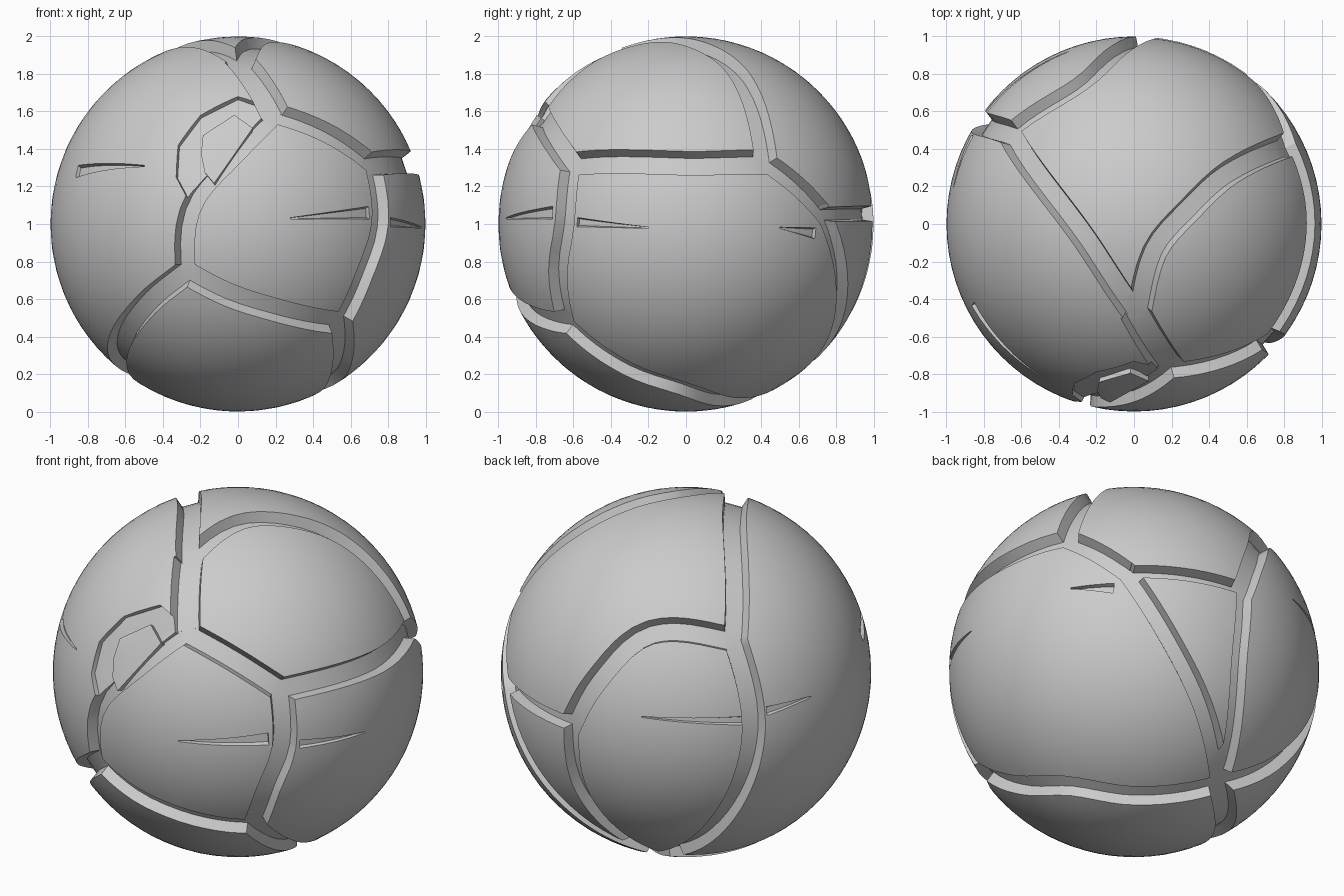
import bpy, bmesh, math
from mathutils import Vector

if "Cube" in bpy.data.objects:
    bpy.data.objects.remove(bpy.data.objects["Cube"])

# ---- points on the unit sphere, read from each view ----
def rest(a, b):
    return math.sqrt(max(0.0, 1 - a * a - b * b))

def fr(x, z):                       # front view
    return Vector((x, -rest(x, z - 1), z - 1))

def rt(y, z):                       # right view
    return Vector((rest(y, z - 1), y, z - 1))

def tp(x, y):                       # top view
    return Vector((x, y, rest(x, y)))

def angled(px, py, cx, hx, hy, tilt):
    a, b = (px - cx) / 184, (672 - py) / 184
    d, s, c = rest(a, b), math.sin(tilt), math.cos(tilt)
    f = d * c - b * s
    return Vector((-a * hy + f * hx, a * hx + f * hy, d * s + b * c)).normalized()

def bl(px, py):                     # back left, from above
    return angled(px, py, 685, -0.6, 0.8, math.radians(25))

def br(px, py):                     # back right, from below
    return angled(px, py, 1133, 0.6, 0.8, math.radians(-35))

def mesh_object(name, bm):
    bmesh.ops.recalc_face_normals(bm, faces=bm.faces)
    me = bpy.data.meshes.new(name)
    bm.to_mesh(me)
    bm.free()
    ob = bpy.data.objects.new(name, me)
    bpy.context.collection.objects.link(ob)
    return ob

# ---- groove cutter: a trapezoid swept along a path on the sphere ----
def groove(pts, width=0.135, floor=0.94, ext=0.035, taper=False):
    pts = [p.normalized() for p in pts]
    pts[0] = (pts[0] + (pts[0] - pts[1]).normalized() * ext).normalized()
    pts[-1] = (pts[-1] + (pts[-1] - pts[-2]).normalized() * ext).normalized()
    path = []
    ctrl = [2 * pts[0] - pts[1]] + pts + [2 * pts[-1] - pts[-2]]
    for i in range(1, len(ctrl) - 2):
        p0, p1, p2, p3 = ctrl[i - 1:i + 3]
        n = max(2, int((p2 - p1).length / 0.07))
        for k in range(n):
            t = k / n
            m1 = (p2 - p0).normalized() * (p2 - p1).length
            m2 = (p3 - p1).normalized() * (p2 - p1).length
            q = (p1 * (2*t**3 - 3*t*t + 1) + m1 * (t**3 - 2*t*t + t)
                 + p2 * (3*t*t - 2*t**3) + m2 * (t**3 - t*t))
            path.append(q.normalized())
    path.append(pts[-1])
    bm = bmesh.new()
    rings = []
    for i, p in enumerate(path):
        tan = path[min(i + 1, len(path) - 1)] - path[max(i - 1, 0)]
        side = p.cross(tan).normalized()
        w = width * (1 - 0.9 * i / (len(path) - 1)) if taper else width
        lo, hi = w * 0.35, w * 0.5 + w * 0.9
        # walls pass through the wanted width at radius 1, then flare out
        rings.append([bm.verts.new(v) for v in (
            p * floor - side * lo, p * floor + side * lo,
            p * 1.0 + side * w * 0.5, p * 1.15 + side * hi * 0.6,
            p * 1.15 - side * hi * 0.6, p * 1.0 - side * w * 0.5)])
    for a, b in zip(rings, rings[1:]):
        for k in range(6):
            bm.faces.new((a[k], a[(k + 1) % 6], b[(k + 1) % 6], b[k]))
    bm.faces.new(rings[0])
    bm.faces.new(rings[-1])
    return mesh_object("groove_cutter", bm)

# ---- patch following the sphere between two radii ----
def patch(name, pts, r0, c0, r1):
    bm = bmesh.new()
    mid = sum(pts, Vector()).normalized()
    lo = [bm.verts.new(p * r0) for p in pts]
    hi = [bm.verts.new(p * r1) for p in pts]
    a, b = bm.verts.new(mid * c0), bm.verts.new(mid * r1)
    n = len(pts)
    for i in range(n):
        j = (i + 1) % n
        bm.faces.new((lo[i], lo[j], hi[j], hi[i]))
        bm.faces.new((lo[i], lo[j], a))
        bm.faces.new((hi[i], hi[j], b))
    return mesh_object(name, bm)

# junctions of the plate network
N = tp(0.02, -0.5)
A = fr(0.2, 1.59)
B = fr(0.72, 1.32)
C = fr(0.555, 0.47)
D = fr(-0.28, 0.74)
E = tp(-0.67, 0.49)
G = rt(0.43, 1.33)
H = rt(0.74, 1.05)
J = bl(566, 722)
K = br(1216, 770)

cutters = [
    groove([N, tp(-0.3, -0.03), E]),                                   # top to left
    groove([N, tp(0.11, -0.15), tp(0.3, 0.08), tp(0.52, 0.28), G]),    # over the top
    groove([N, A], 0.17),
    groove([A, fr(0.47, 1.49), B]),
    groove([B, rt(0, 1.325), G]),                                      # right side band
    groove([B, rt(-0.65, 1.0), fr(0.68, 0.74), C]),
    groove([C, fr(0.2, 0.54), fr(-0.05, 0.62), D]),                    # under front plate
    groove([A, fr(-0.02, 1.37), fr(-0.22, 1.15), fr(-0.28, 0.98), D], 0.11),
    groove([C, rt(-0.3, 0.22), rt(0, 0.115), br(1130, 783), K]),       # right plate bottom
    groove([D, fr(-0.49, 0.57), fr(-0.64, 0.35),
            Vector((-0.58, 0.03, -0.81)), K]),                         # left plate bottom
    groove([E, bl(645, 632), bl(590, 680), J]),                        # back plate top
    groove([E, bl(747, 720), bl(737, 780), bl(695, 840), K]),          # back plate side
    groove([G, rt(0.6, 1.2), H], 0.12),
    groove([H, J], 0.08),
    groove([H, br(1158, 620), br(1195, 690), K], 0.11),
    groove([J, br(1230, 650), K], 0.1),
    # recess around the small chip
    patch("recess_cutter", [fr(-0.25, 1.1), fr(-0.33, 1.25), fr(-0.32, 1.42), fr(-0.2, 1.58),
                            fr(0.0, 1.68), fr(0.17, 1.62), fr(0.0, 1.4)], 0.975, 0.95, 1.15),
    # small tapered cracks
    groove([fr(0.7, 1.06), fr(0.28, 1.03)], 0.07, 0.975, 0, True),
    groove([rt(-0.58, 1.01), rt(-0.2, 0.98)], 0.05, 0.98, 0, True),
    groove([fr(-0.86, 1.28), fr(-0.5, 1.31)], 0.07, 0.98, 0, True),
    groove([rt(0.69, 0.95), rt(0.5, 0.98)], 0.06, 0.975, 0, True),
    groove([bl(739, 721), bl(635, 716)], 0.05, 0.98, 0, True),
    groove([bl(760, 712), bl(805, 698)], 0.05, 0.98, 0, True),
]

# ---- sphere with the grooves cut in ----
bm = bmesh.new()
bmesh.ops.create_icosphere(bm, subdivisions=5, radius=1)
ball = mesh_object("plated_sphere", bm)
for c in cutters:
    m = ball.modifiers.new("cut", 'BOOLEAN')
    m.operation, m.solver, m.object = 'DIFFERENCE', 'EXACT', c
deps = bpy.context.evaluated_depsgraph_get()
baked = bpy.data.meshes.new_from_object(ball.evaluated_get(deps))
ball.modifiers.clear()
ball.data = baked
for c in cutters:
    bpy.data.objects.remove(c)

# ---- small loose chip on the front ----
chip = patch("front_chip", [fr(-0.2, 1.38), fr(-0.19, 1.48), fr(-0.02, 1.59), fr(0.08, 1.52),
                            fr(-0.13, 1.22), fr(-0.18, 1.28)], 0.9, 0.9, 0.985)

grey = bpy.data.materials.new("stone_grey")
grey.diffuse_color = (0.6, 0.6, 0.6, 1)
grey.use_nodes = True
grey.node_tree.nodes["Principled BSDF"].inputs["Base Color"].default_value = grey.diffuse_color
for ob in (ball, chip):
    ob.location.z = 1
    ob.data.materials.clear()
    ob.data.materials.append(grey)
    bpy.ops.object.select_all(action='DESELECT')
    ob.select_set(True)
    bpy.context.view_layer.objects.active = ob
    bpy.ops.object.shade_smooth_by_angle(angle=math.radians(30))
